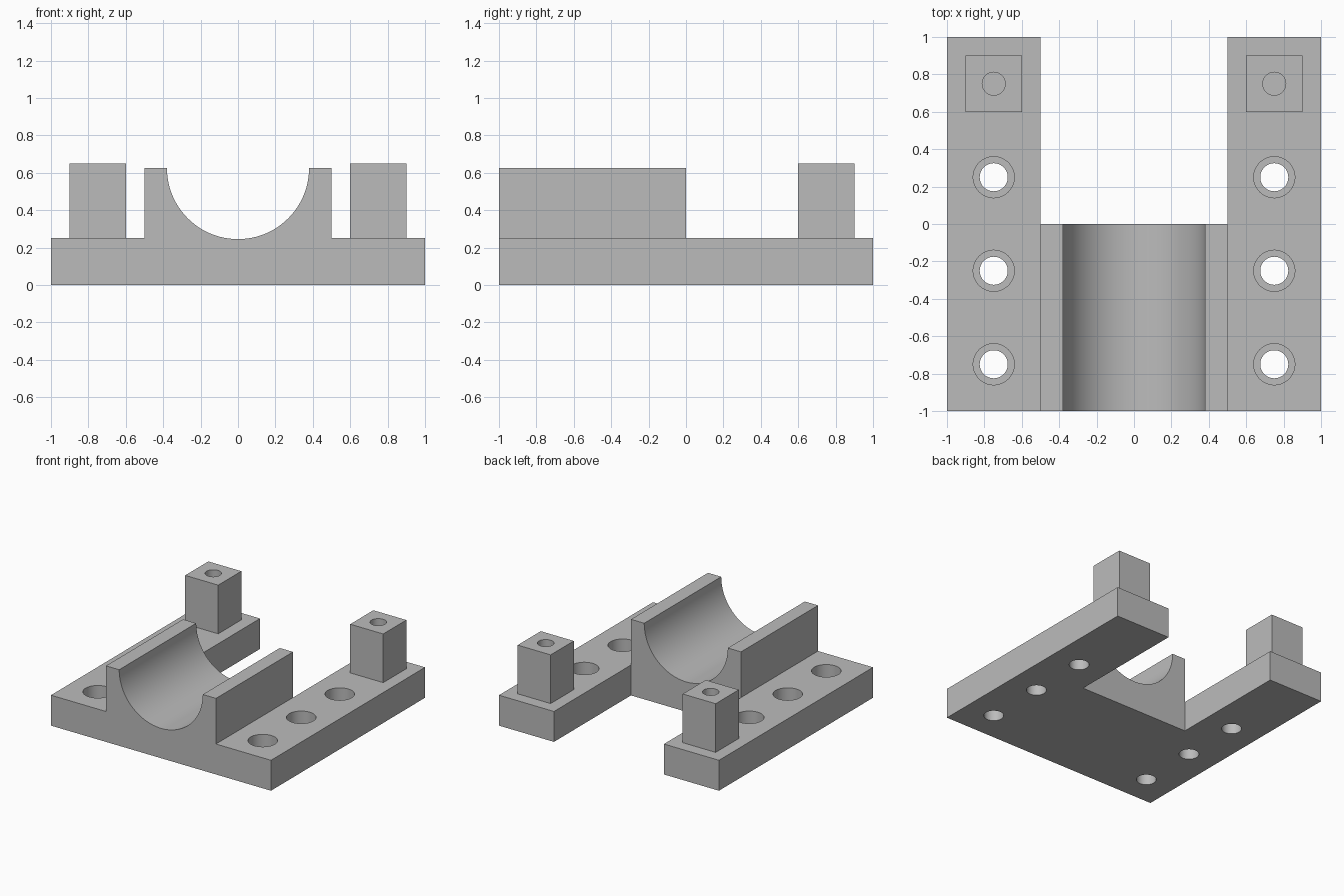
import bpy
import bmesh
import math
from mathutils import Matrix, Vector

if "Cube" in bpy.data.objects:
    bpy.data.objects.remove(bpy.data.objects["Cube"], do_unlink=True)

grey = bpy.data.materials.new("plain grey")
grey.use_nodes = True
grey.diffuse_color = (0.5, 0.5, 0.5, 1)
grey.node_tree.nodes["Principled BSDF"].inputs["Base Color"].default_value = grey.diffuse_color

BASE_TOP = 0.25
CRADLE_TOP = 0.625
POST_TOP = 0.65
OVERLAP = 0.1


def finish(name, bm):
    bmesh.ops.recalc_face_normals(bm, faces=bm.faces)
    mesh = bpy.data.meshes.new(name)
    bm.to_mesh(mesh)
    bm.free()
    mesh.materials.append(grey)
    obj = bpy.data.objects.new(name, mesh)
    bpy.context.collection.objects.link(obj)
    return obj


def box(name, low, high):
    low, high = Vector(low), Vector(high)
    bm = bmesh.new()
    place = Matrix.Translation((low + high) / 2) @ Matrix.Diagonal((*(high - low), 1))
    bmesh.ops.create_cube(bm, size=1, matrix=place)
    return finish(name, bm)


def cylinder(name, radius, start, end, sides=48):
    start, end = Vector(start), Vector(end)
    axis = end - start
    turn = axis.to_track_quat("Z", "Y").to_matrix().to_4x4()
    bm = bmesh.new()
    bmesh.ops.create_cone(bm, cap_ends=True, segments=sides, radius1=radius, radius2=radius,
                          depth=axis.length, matrix=Matrix.Translation((start + end) / 2) @ turn)
    return finish(name, bm)


def combine(body, tool, operation):
    tool.hide_render = True
    mod = body.modifiers.new(tool.name, "BOOLEAN")
    mod.operation = operation
    mod.solver = "EXACT"
    mod.object = tool
    bpy.ops.object.select_all(action="DESELECT")
    bpy.context.view_layer.objects.active = body
    body.select_set(True)
    bpy.ops.object.modifier_apply(modifier=mod.name)
    bpy.data.objects.remove(tool, do_unlink=True)


# U-shaped base plate, open at the back
outline = [(-1, -1), (1, -1), (1, 1), (0.5, 1), (0.5, 0), (-0.5, 0), (-0.5, 1), (-1, 1)]
bm = bmesh.new()
plate = bm.faces.new([bm.verts.new((x, y, 0)) for x, y in outline])
raised = bmesh.ops.extrude_face_region(bm, geom=[plate])["geom"]
bmesh.ops.translate(bm, vec=(0, 0, BASE_TOP),
                    verts=[v for v in raised if isinstance(v, bmesh.types.BMVert)])
bracket = finish("mounting_bracket", bm)

# Half-round cradle
combine(bracket, box("cradle", (-0.5, -1, BASE_TOP - OVERLAP), (0.5, 0, CRADLE_TOP)), "UNION")
combine(bracket, cylinder("cradle_groove", 0.38, (0, -1.2, CRADLE_TOP), (0, 0.2, CRADLE_TOP), 96),
        "DIFFERENCE")

for side in (-1, 1):
    x = side * 0.75

    # Square post with a blind screw hole
    combine(bracket, box("post", (x - 0.15, 0.6, BASE_TOP - OVERLAP), (x + 0.15, 0.9, POST_TOP)),
            "UNION")
    combine(bracket, cylinder("post_hole", 0.0615, (x, 0.75, POST_TOP - 0.3), (x, 0.75, POST_TOP + 0.1)),
            "DIFFERENCE")

    # Counterbored mounting holes
    for y in (-0.75, -0.25, 0.25):
        combine(bracket, cylinder("bolt_hole", 0.075, (x, y, -0.1), (x, y, BASE_TOP + 0.1)),
                "DIFFERENCE")
        combine(bracket, cylinder("counterbore", 0.11, (x, y, BASE_TOP - 0.15), (x, y, BASE_TOP + 0.1)),
                "DIFFERENCE")

bpy.ops.object.shade_smooth_by_angle(angle=math.radians(30))
